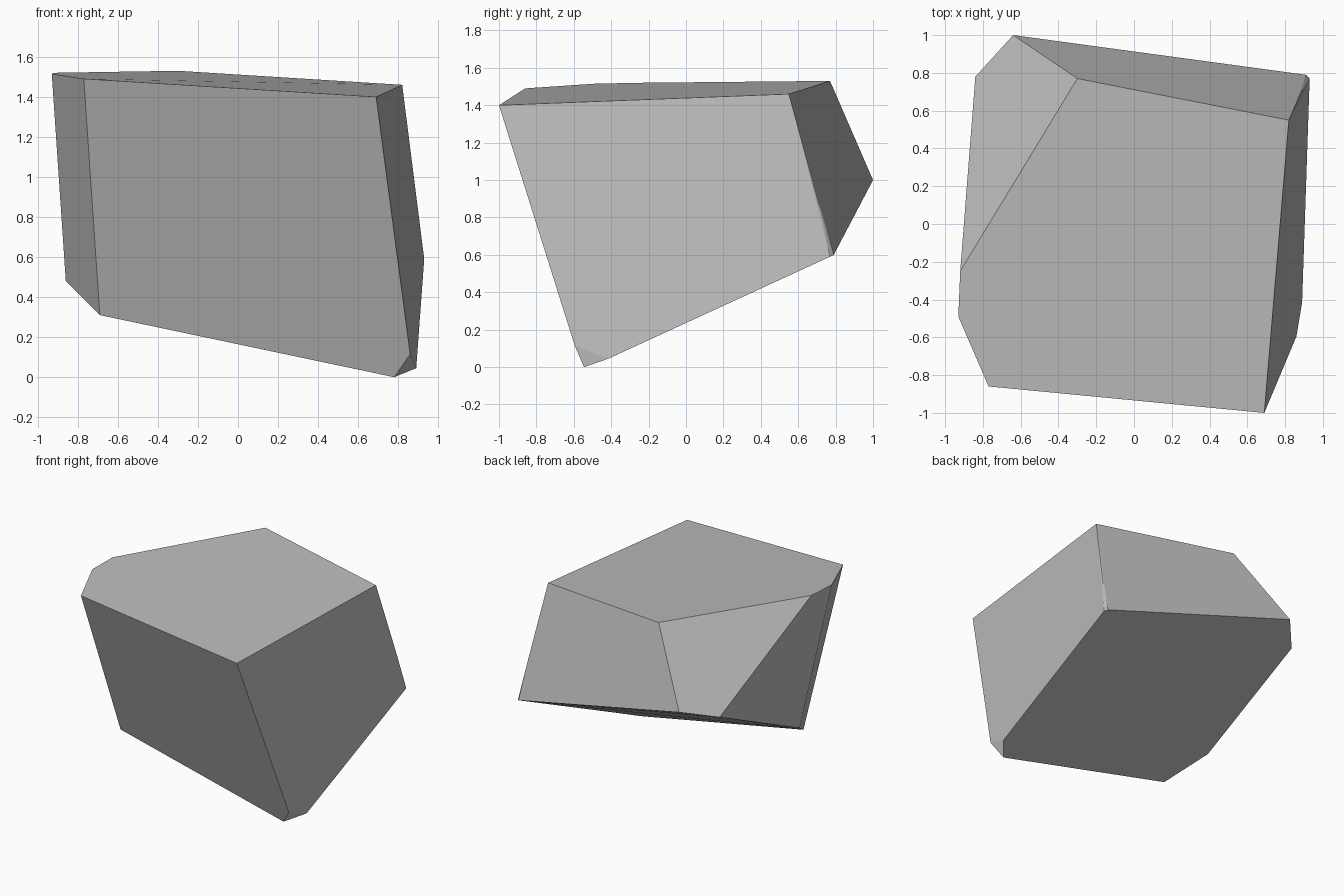
import bpy
import bmesh
import math

# Remove the default object
default_cube = bpy.data.objects.get("Cube")
if default_cube:
    bpy.data.objects.remove(default_cube, do_unlink=True)

# Plain grey stone
stone = bpy.data.materials.new("stone_grey")
stone.use_nodes = True
grey = (0.5, 0.5, 0.5, 1)
stone.diffuse_color = grey
stone.node_tree.nodes["Principled BSDF"].inputs["Base Color"].default_value = grey

# Corners around the flat top
top_rim = [(0.69, -1, 1.40), (0.82, 0.55, 1.46), (-0.30, 0.77, 1.53),
           (-0.92, -0.25, 1.52), (-0.93, -0.49, 1.515), (-0.77, -0.86, 1.49)]

# Corners around the slanted underside, and the narrow chip at the back edge
lower_rim = [(-0.64, 1, 1.0), (-0.84, 0.78, 0.93), (-0.86, -0.19, 0.48),
             (-0.69, -0.48, 0.31), (0.93, 0.77, 0.59), (0.91, 0.79, 0.60),
             (0.89, 0.71, 0.87)]

# Rim and bottom of the small chipped notch at the lowest corner
notch_rim = [(0.78, -0.545, 0), (0.86, -0.595, 0.115), (0.89, -0.415, 0.045)]
notch_bottom = (0.81, -0.41, 0.06)

# Stone body as the hull of its corners
bm = bmesh.new()
for corner in top_rim + lower_rim:
    bm.verts.new(corner)
rim_verts = [bm.verts.new(corner) for corner in notch_rim]
bmesh.ops.convex_hull(bm, input=bm.verts[:])

# Swap the cut corner for three faces running inward to the notch bottom
notch_face = bm.faces.get(rim_verts)
if notch_face:
    bmesh.ops.poke(bm, faces=[notch_face])["verts"][0].co = notch_bottom

# Merge hull triangles into large flat facets
bmesh.ops.dissolve_limit(bm, angle_limit=math.radians(3),
                         verts=bm.verts[:], edges=bm.edges[:])
bmesh.ops.recalc_face_normals(bm, faces=bm.faces[:])

mesh = bpy.data.meshes.new("stone_block")
bm.to_mesh(mesh)
bm.free()
mesh.materials.append(stone)
block = bpy.data.objects.new("stone_block", mesh)
bpy.context.collection.objects.link(block)
